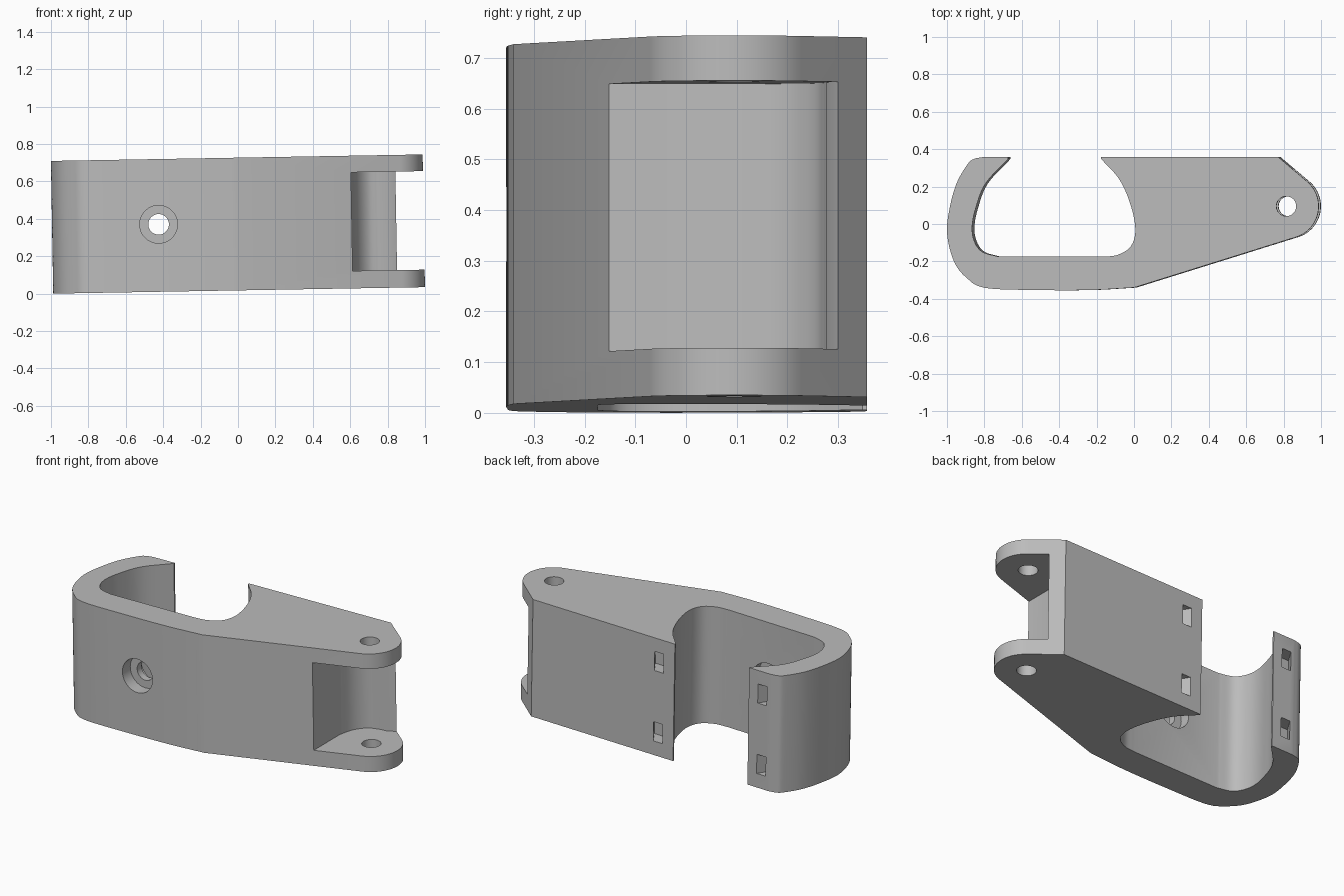
import bpy, bmesh
from math import cos, sin, radians
from mathutils import Vector, Matrix

if "Cube" in bpy.data.objects:
    bpy.data.objects.remove(bpy.data.objects["Cube"], do_unlink=True)

grey = bpy.data.materials.new("plain_grey")
grey.use_nodes = True
colour = (0.5, 0.5, 0.5, 1)
grey.diffuse_color = colour
grey.node_tree.nodes["Principled BSDF"].inputs["Base Color"].default_value = colour

BOTTOM, TOP = 0.0175, 0.727


def smooth_run(points, steps=6):
    """Smooth curve through the given plan points."""
    p = [Vector(q) for q in points]
    p = [2 * p[0] - p[1]] + p + [2 * p[-1] - p[-2]]
    out = []
    for a, b, c, d in zip(p, p[1:], p[2:], p[3:]):
        for i in range(steps):
            t = i / steps
            out.append(0.5 * (2 * b + (c - a) * t + (2 * a - 5 * b + 4 * c - d) * t ** 2
                              + (3 * b - a - 3 * c + d) * t ** 3))
    return out + [p[-2]]


def arc(cx, cy, r, start, end, n=28):
    angles = [radians(start + (end - start) * i / n) for i in range(n + 1)]
    return [Vector((cx + r * cos(a), cy + r * sin(a))) for a in angles]


def prism(name, outline, z0, z1):
    bm = bmesh.new()
    face = bm.faces.new([bm.verts.new((p[0], p[1], z0)) for p in outline])
    ext = bmesh.ops.extrude_face_region(bm, geom=[face])["geom"]
    bmesh.ops.translate(bm, vec=(0, 0, z1 - z0),
                        verts=[v for v in ext if isinstance(v, bmesh.types.BMVert)])
    bmesh.ops.recalc_face_normals(bm, faces=bm.faces)
    mesh = bpy.data.meshes.new(name)
    bm.to_mesh(mesh)
    bm.free()
    obj = bpy.data.objects.new(name, mesh)
    bpy.context.collection.objects.link(obj)
    mesh.materials.append(grey)
    return obj


def cut(body, cutter):
    cutter.hide_render = True
    mod = body.modifiers.new("cut", 'BOOLEAN')
    mod.operation, mod.solver, mod.object = 'DIFFERENCE', 'EXACT', cutter
    bpy.context.view_layer.objects.active = body
    bpy.ops.object.modifier_apply(modifier=mod.name)
    bpy.data.objects.remove(cutter, do_unlink=True)


# Body outline: rounded hook, rounded lug, then the inside of the hook
outer = smooth_run([(-0.8, 0.357), (-0.845, 0.347), (-0.877, 0.32), (-0.935, 0.22),
                    (-0.972, 0.09), (-0.987, -0.05), (-0.95, -0.2), (-0.88, -0.29),
                    (-0.78, -0.342), (-0.5, -0.353), (-0.22, -0.353), (0.013, -0.34)])
lug = arc(0.827, 0.095, 0.173, -73, 50)
inner = smooth_run([(-0.163, 0.348), (-0.067, 0.24), (-0.007, 0.107), (0.02, -0.03),
                    (-0.005, -0.12), (-0.075, -0.165), (-0.15, -0.175)])
inner += smooth_run([(-0.72, -0.173), (-0.8, -0.148), (-0.84, -0.095), (-0.853, -0.02),
                     (-0.835, 0.08), (-0.782, 0.215), (-0.66, 0.348)])
outline = outer + lug + [(0.785, 0.357), (-0.163, 0.357)] + inner + [(-0.66, 0.357)]
body = prism("clamp_body", outline, BOTTOM, TOP)

# Slot between the two lugs
slot = [(0.615, -0.4), (0.615, 0.1)]
slot += smooth_run([(0.615, 0.1), (0.635, 0.175), (0.665, 0.225), (0.705, 0.258),
                    (0.755, 0.273)])[1:]
slot += [(0.8, 0.277), (0.91, 0.325), (1.2, 0.325), (1.2, -0.4)]
cut(body, prism("slot_cutter", slot, 0.111, 0.638))

# Pin hole through both lugs
cut(body, prism("pin_cutter", arc(0.827, 0.095, 0.053, 0, 350, 35), -0.2, 1))

# Screw hole through the front wall, counterbored on both sides
for radius, y0, y1 in ((0.055, -0.5, 0), (0.101, -0.5, -0.278), (0.101, -0.235, -0.1)):
    screw = prism("screw_cutter", arc(0, 0, radius, 0, 352.5, 47), y0, y1)
    screw.data.transform(Matrix.Translation((-0.418, 0, 0.378)) @ Matrix.Rotation(radians(-90), 4, 'X'))
    cut(body, screw)

# Small slanted strap pockets in the back face
for x, lean in ((-0.06, 0.05), (-0.75, -0.05)):
    for z in (0.16, 0.587):
        pocket = [(x - 0.03 - lean / 2, 0.397), (x + 0.03 - lean / 2, 0.397),
                  (x + 0.03 + lean, 0.277), (x - 0.03 + lean, 0.277)]
        cut(body, prism("pocket_cutter", pocket, z - 0.058, z + 0.058))

# The part leans by one degree
body.data.transform(Matrix.Rotation(radians(-1), 4, 'Y'))
bpy.ops.object.select_all(action='DESELECT')
body.select_set(True)
bpy.context.view_layer.objects.active = body
bpy.ops.object.shade_smooth_by_angle(angle=radians(30))
